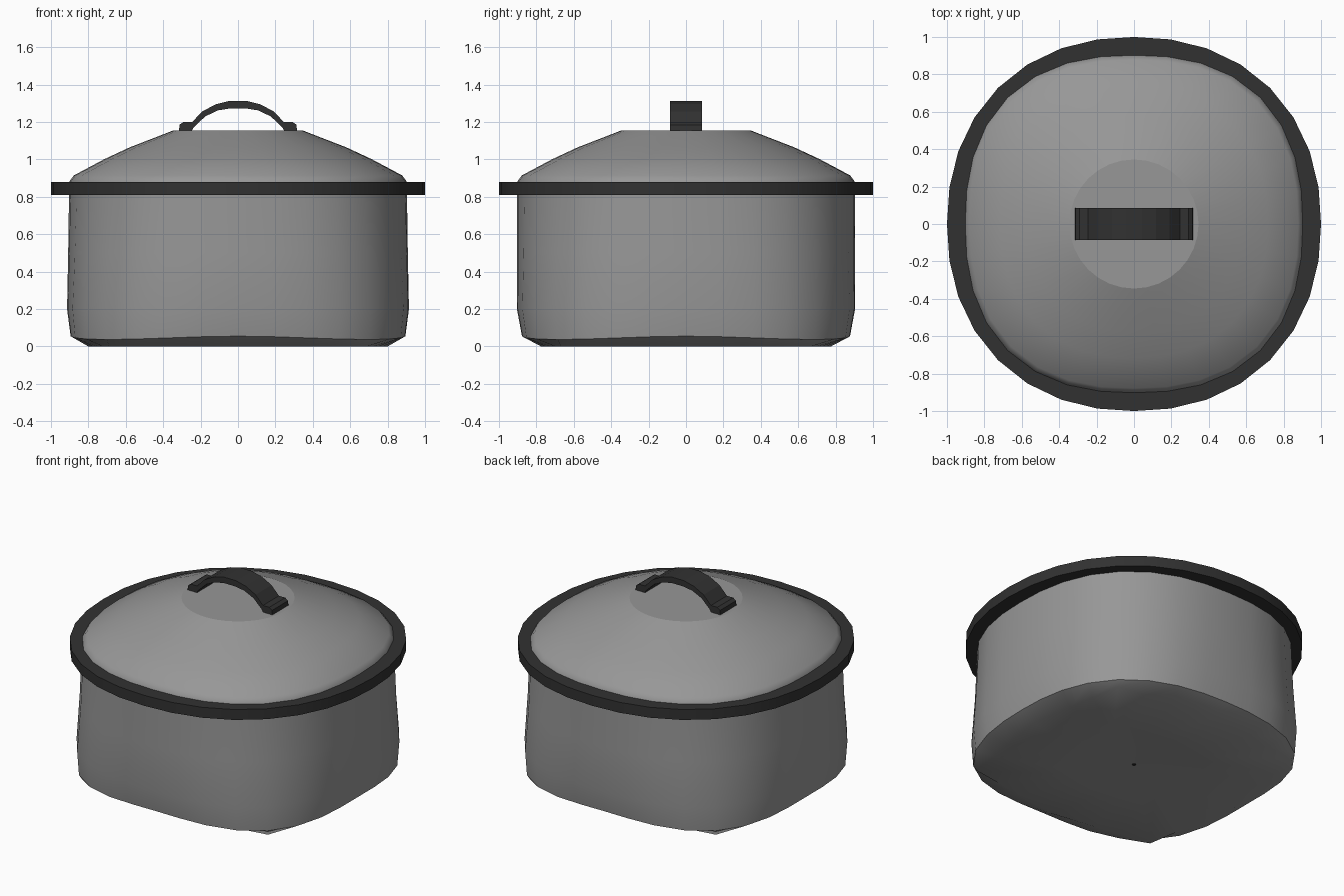
import bpy, bmesh, math

if "Cube" in bpy.data.objects:
    bpy.data.objects.remove(bpy.data.objects["Cube"])

SEG = 32


def material(name, v):
    m = bpy.data.materials.new(name)
    m.diffuse_color = (v, v, v, 1)
    m.use_nodes = True
    m.node_tree.nodes["Principled BSDF"].inputs["Base Color"].default_value = m.diffuse_color
    return m


grey = material("grey metal", 0.31)
dark = material("dark trim", 0.031)


def squircle(ax, ay, z, n, dip=0.0):
    """Ring between circle (n=2) and square; dip lowers its corners."""
    pts = []
    for i in range(SEG):
        t = 2 * math.pi * i / SEG
        c, s = math.cos(t), math.sin(t)
        r = (abs(c) ** n + abs(s) ** n) ** (-1 / n)
        pts.append((ax * r * c, ay * r * s, z - dip * math.sin(2 * t) ** 2))
    return pts


def pointed(ax, ay, z, k):
    """Square ring with slightly bowed sides and true corner points."""
    pts = []
    for i in range(SEG):
        t = 2 * math.pi * i / SEG
        c, s = math.cos(t), math.sin(t)
        r = 1 / (max(abs(c), abs(s)) + k * min(abs(c), abs(s)))
        pts.append((ax * r * c, ay * r * s, z))
    return pts


def finish(bm, name, mat, smooth=True):
    bmesh.ops.recalc_face_normals(bm, faces=bm.faces)
    for f in bm.faces:
        f.smooth = smooth
    me = bpy.data.meshes.new(name)
    bm.to_mesh(me)
    bm.free()
    me.materials.append(mat)
    ob = bpy.data.objects.new(name, me)
    bpy.context.collection.objects.link(ob)
    return ob


def loft(name, rings, mat, sharp=(), cap_start=False, cap_end=False, loop=False):
    bm = bmesh.new()
    vs = [[bm.verts.new(p) for p in r] for r in rings]
    pairs = list(zip(vs, vs[1:])) + ([(vs[-1], vs[0])] if loop else [])
    for a, b in pairs:
        for i in range(SEG):
            j = (i + 1) % SEG
            bm.faces.new((a[i], a[j], b[j], b[i]))
    if cap_start:
        bm.faces.new(vs[0])
    if cap_end:
        bm.faces.new(vs[-1])
    for k in sharp:
        for i in range(SEG):
            e = bm.edges.get((vs[k][i], vs[k][(i + 1) % SEG]))
            e.smooth = False
    return finish(bm, name, mat)


# Pot body: squarish base blending to a rounder mouth
loft("pot_body", [
    squircle(0.015, 0.015, 0.004, 2),
    pointed(0.40, 0.39, 0.002, 0.16),
    pointed(0.80, 0.775, 0.0, 0.16),
    squircle(0.895, 0.877, 0.055, 2.85, 0.018),
    squircle(0.914, 0.904, 0.20, 2.7),
    squircle(0.908, 0.904, 0.50, 2.52),
    squircle(0.903, 0.905, 0.845, 2.41),
], grey, sharp=(3,), cap_start=True)

# Small dark spot in the middle of the base
loft("base_spot", [squircle(0.012, 0.012, 0.001, 2), squircle(0.012, 0.012, 0.004, 2)],
     dark, sharp=(0,), cap_start=True)

# Rim band
loft("rim", [
    squircle(0.898, 0.898, 0.81, 2.41),
    squircle(1.0, 1.0, 0.81, 2.18),
    squircle(1.0, 1.0, 0.88, 2.18),
    squircle(0.898, 0.898, 0.88, 2.41),
], dark, sharp=(0, 1, 2, 3), loop=True)

# Domed lid with flat top
loft("lid", [
    squircle(0.904, 0.904, 0.86, 2.4),
    squircle(0.902, 0.902, 0.882, 2.4),
    squircle(0.878, 0.878, 0.914, 2.38),
    squircle(0.717, 0.717, 1.0, 2.25),
    squircle(0.58, 0.58, 1.064, 2.15),
    squircle(0.345, 0.345, 1.155, 2.0),
], grey, sharp=(5,), cap_end=True)

# Arched handle: half outline mirrored, extruded along y
outer = [(0.315, 1.155), (0.313, 1.185), (0.292, 1.2), (0.245, 1.2),
         (0.19, 1.257), (0.118, 1.295), (0.043, 1.313)]
inner = [(0.245, 1.155), (0.24, 1.168), (0.175, 1.23), (0.107, 1.262), (0.04, 1.273)]


def mirrored(half):
    return half + [(-x, z) for x, z in reversed(half)]


top, low = mirrored(outer), mirrored(inner)
outline = top + low[::-1]
bm = bmesh.new()
front = [bm.verts.new((x, -0.085, z)) for x, z in outline]
face = bm.faces.new(front)
ext = bmesh.ops.extrude_face_region(bm, geom=[face])
verts = [g for g in ext["geom"] if isinstance(g, bmesh.types.BMVert)]
bmesh.ops.translate(bm, vec=(0, 0.17, 0), verts=verts)
if not face.is_valid or len([f for f in bm.faces if len(f.verts) > 4]) < 2:
    bm.faces.new(front)
bmesh.ops.triangulate(bm, faces=[f for f in bm.faces if len(f.verts) > 4])
finish(bm, "lid_handle", dark, smooth=False)
